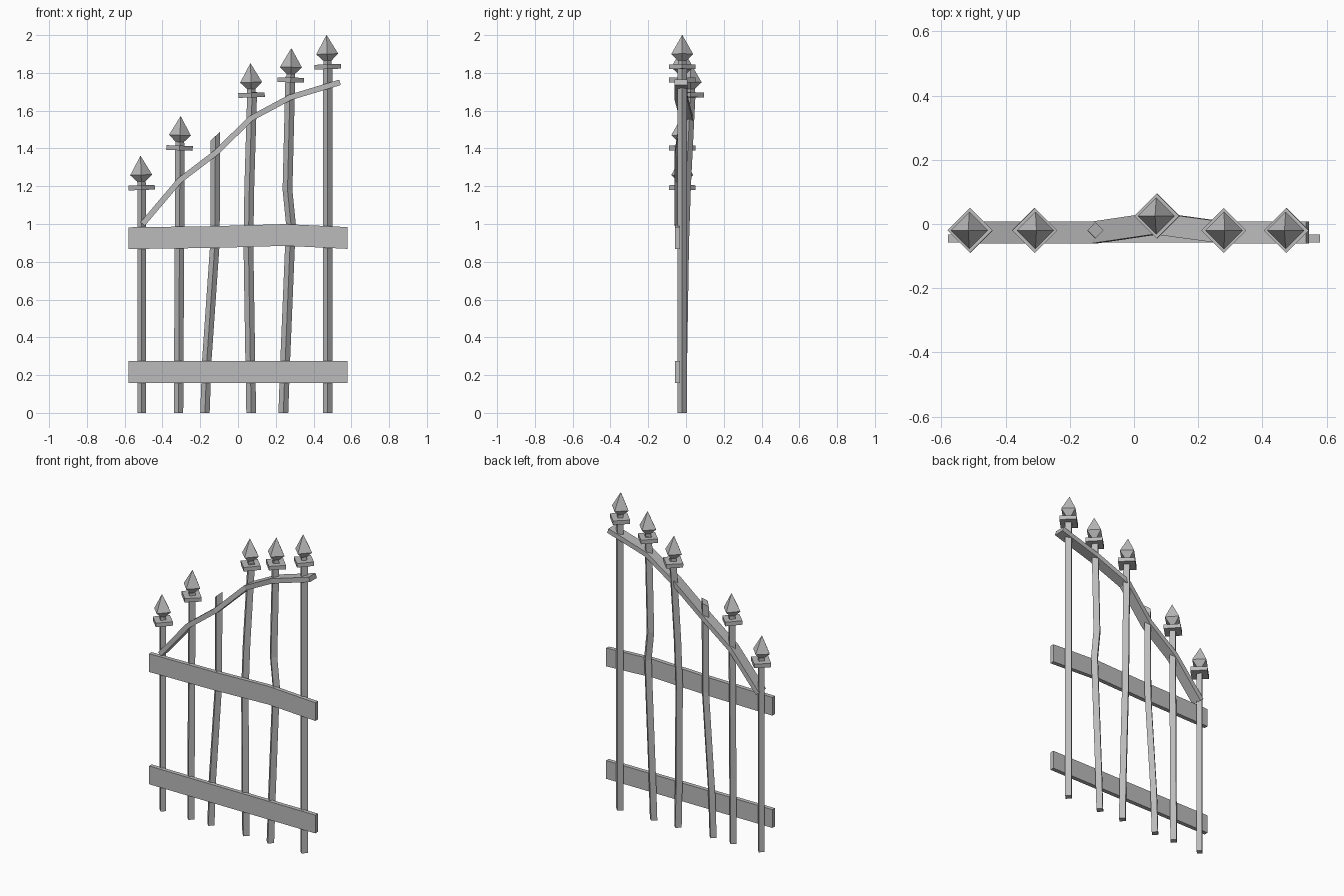
import bpy
import bmesh
import math
from mathutils import Vector, Matrix

cube = bpy.data.objects.get("Cube")
if cube:
    bpy.data.objects.remove(cube, do_unlink=True)

iron = bpy.data.materials.new("grey_iron")
iron.use_nodes = True
GREY = (0.5, 0.5, 0.5, 1)
iron.diffuse_color = GREY
iron.node_tree.nodes["Principled BSDF"].inputs["Base Color"].default_value = GREY


def add_loft(bm, sections):
    """Skin a chain of four-cornered sections and cap both ends."""
    rings = [[bm.verts.new(p) for p in s] for s in sections]
    for a, b in zip(rings, rings[1:]):
        for i in range(4):
            j = (i + 1) % 4
            bm.faces.new((a[i], a[j], b[j], b[i]))
    bm.faces.new(rings[0][::-1])
    bm.faces.new(rings[-1])


def finish(name, bm):
    bmesh.ops.recalc_face_normals(bm, faces=bm.faces)
    mesh = bpy.data.meshes.new(name)
    bm.to_mesh(mesh)
    bm.free()
    mesh.materials.append(iron)
    obj = bpy.data.objects.new(name, mesh)
    bpy.context.collection.objects.link(obj)
    return obj


def diamond(x, y, z, r):
    return [Vector((x + dx * r, y + dy * r, z))
            for dx, dy in ((1, 0), (0, 1), (-1, 0), (0, -1))]


def picket(name, path, r):
    """Square bar set cornerwise, following (x, y, z) points."""
    bm = bmesh.new()
    add_loft(bm, [diamond(x, y, z, r) for x, y, z in path])
    return finish(name, bm)


def finial(name, x, y, tip, tilt):
    """Spear point, neck and square collar, leaning by tilt degrees."""
    bm = bmesh.new()
    add_loft(bm, [diamond(0, 0, z, r) for z, r in
                  ((-0.16, 0.022), (-0.135, 0.022), (-0.1, 0.058), (0, 0.001))])
    add_loft(bm, [diamond(0, 0, z, 0.07) for z in (-0.18, -0.155)])
    base = Vector((0, 0, -0.18))
    turn = Matrix.Rotation(math.radians(tilt), 4, 'Y')
    bmesh.ops.transform(bm, verts=bm.verts, matrix=Matrix.Translation((x, y, tip))
                        @ Matrix.Translation(base) @ turn @ Matrix.Translation(-base))
    return finish(name, bm)


def rail(name, path, depth, height, upright):
    """Flat bar along a path; its sections stay upright or follow the slope."""
    pts = [Vector(p) for p in path]
    sections = []
    for i, p in enumerate(pts):
        along = pts[min(i + 1, len(pts) - 1)] - pts[max(i - 1, 0)]
        up = Vector((0, 0, 1)) if upright else Vector((-along.z, 0, along.x)).normalized()
        up *= height / 2
        side = Vector((0, depth / 2, 0))
        sections.append([p - side - up, p + side - up, p + side + up, p - side + up])
    bm = bmesh.new()
    add_loft(bm, sections)
    return finish(name, bm)


# Pickets, some bent
Y = -0.02
picket("picket_1", [(-0.51, Y, 0), (-0.51, Y, 1.22)], 0.023)
picket("picket_2", [(-0.315, Y, 0), (-0.31, Y, 0.9), (-0.307, Y, 1.43)], 0.025)
picket("picket_4", [(0.07, Y, 0), (0.065, Y, 0.28), (0.055, -0.01, 0.9),
                    (0.06, 0, 1.2), (0.075, 0.025, 1.7)], 0.026)
picket("picket_5", [(0.24, Y, 0), (0.25, Y, 0.28), (0.28, Y, 1.0),
                    (0.262, Y, 1.18), (0.277, Y, 1.78)], 0.026)
picket("picket_6", [(0.475, Y, 0), (0.475, Y, 1.84)], 0.026)

# Picket with a snapped, slanted top
broken = picket("broken_picket_3", [(-0.175, Y, 0), (-0.165, Y, 0.28),
                                    (-0.122, Y, 0.9), (-0.12, Y, 1.465)], 0.025)
for v in broken.data.vertices:
    if v.co.z > 1.4:
        v.co.z += (v.co.x + 0.12) * 0.9

# Finials on the unbroken pickets
for number, x, y, tip, tilt in ((1, -0.51, Y, 1.36, -2), (2, -0.31, Y, 1.57, 2),
                                (4, 0.072, 0.025, 1.85, -2), (5, 0.279, Y, 1.93, 1),
                                (6, 0.475, Y, 2.0, -2)):
    finial(f"finial_{number}", x, y, tip, tilt)

# Two flat cross rails on the front, the upper one slightly bent
R = -0.045
rail("lower_rail", [(-0.58, R, 0.217), (0.58, R, 0.217)], 0.026, 0.115, True)
rail("upper_rail", [(-0.58, R, 0.925), (-0.12, R, 0.931), (0.25, R, 0.942),
                    (0.58, R, 0.926)], 0.026, 0.115, True)

# Sweeping top rail pierced by the pickets
S = -0.026
rail("sloping_rail", [(-0.505, S, 1.0), (-0.31, S, 1.23), (-0.12, S, 1.375),
                      (0.07, 0.002, 1.56), (0.275, S, 1.67), (0.54, S, 1.75)],
     0.068, 0.03, False)
